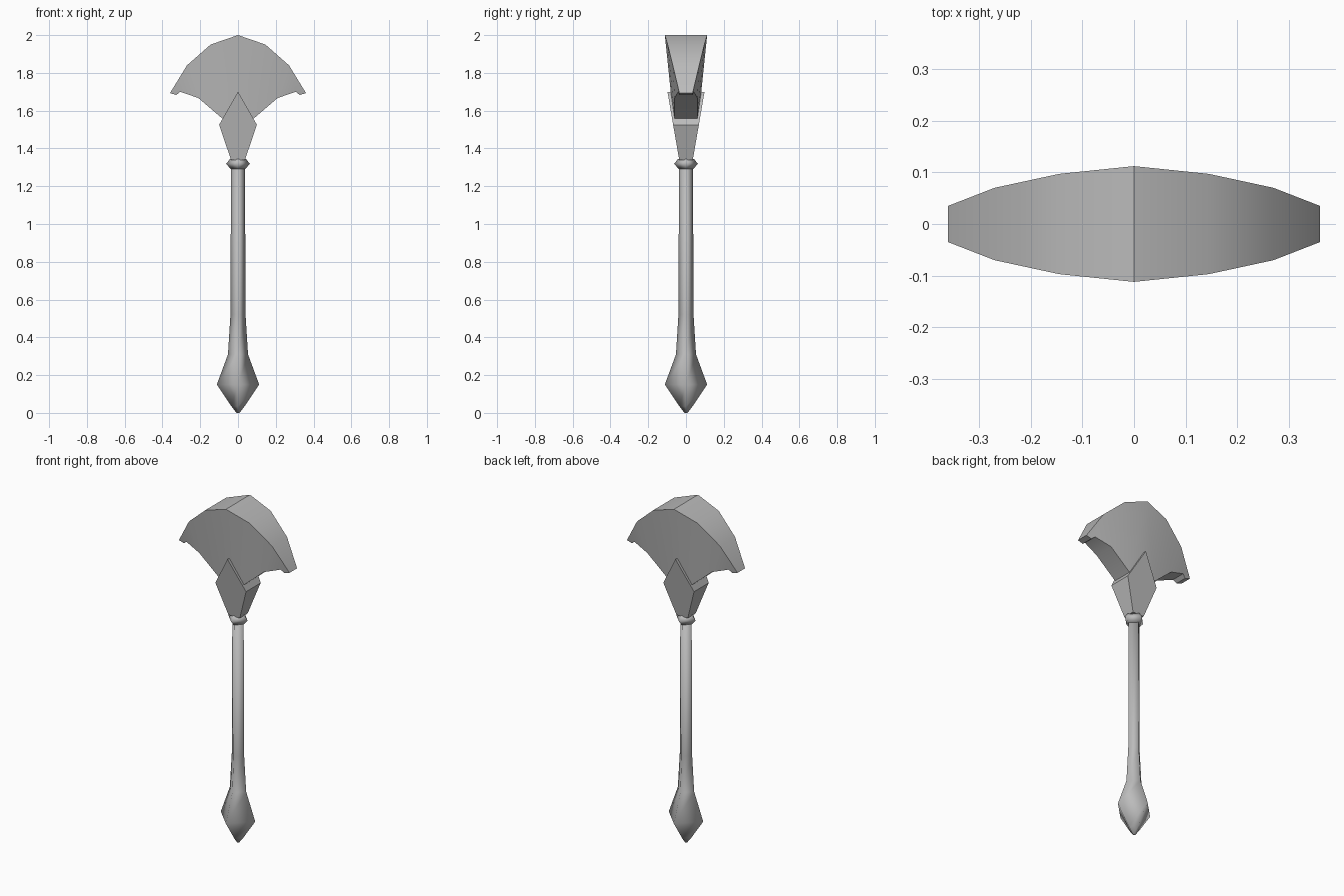
import bpy
import bmesh
import math

if "Cube" in bpy.data.objects:
    bpy.data.objects.remove(bpy.data.objects["Cube"])

metal = bpy.data.materials.new("plain grey")
metal.diffuse_color = (0.5, 0.5, 0.5, 1)
metal.use_nodes = True
metal.node_tree.nodes["Principled BSDF"].inputs["Base Color"].default_value = metal.diffuse_color


def make(name, verts, faces, angle):
    mesh = bpy.data.meshes.new(name)
    mesh.from_pydata(verts, [], faces)
    bm = bmesh.new()
    bm.from_mesh(mesh)
    bmesh.ops.remove_doubles(bm, verts=bm.verts, dist=0.0005)
    bmesh.ops.recalc_face_normals(bm, faces=bm.faces)
    bm.to_mesh(mesh)
    bm.free()
    mesh.materials.append(metal)
    obj = bpy.data.objects.new(name, mesh)
    bpy.context.collection.objects.link(obj)
    bpy.ops.object.select_all(action='DESELECT')
    obj.select_set(True)
    bpy.context.view_layer.objects.active = obj
    bpy.ops.object.shade_smooth_by_angle(angle=math.radians(angle))


def lathe(name, profile, sides=4):
    """Stack of rings with corners on the x and y axes."""
    verts, faces = [], []
    for r, z in profile:
        for i in range(sides):
            a = 2 * math.pi * i / sides
            verts.append((r * math.cos(a), r * math.sin(a), z))
    for k in range(len(profile) - 1):
        for i in range(sides):
            j = (i + 1) % sides
            a, b = k * sides, (k + 1) * sides
            faces.append((a + i, a + j, b + j, b + i))
    faces += [tuple(range(sides)), tuple(range(len(verts) - sides, len(verts)))]
    make(name, verts, faces, 120)


def slab(name, outline, panels):
    """Outline of (x, z, half thickness), closed front to back."""
    n = len(outline)
    verts = [(x, s * y, z) for s in (-1, 1) for x, z, y in outline]
    faces = [tuple(i + k for i in p) for p in panels for k in (0, n)]
    faces += [(i, (i + 1) % n, (i + 1) % n + n, i + n) for i in range(n)]
    make(name, verts, faces, 35)


# Handle with its swollen pommel
lathe("handle", [(0.008, 0), (0.035, 0.035), (0.112, 0.15), (0.053, 0.31),
                 (0.04, 0.52), (0.037, 1.31)])

# Collar under the head
lathe("collar", [(0.037, 1.29), (0.063, 1.318), (0.042, 1.345)])

# Diamond socket that thickens upwards
slab("socket", [(0, 1.70, 0.098), (0.10, 1.525, 0.068), (0.037, 1.34, 0.036),
                (-0.037, 1.34, 0.036), (-0.10, 1.525, 0.068)],
     [(0, 1, 2, 3, 4)])

# Fan blade: outer arc, notched tip, inner arch, then mirrored
right = [(0, 2.0, 0.112), (0.145, 1.95, 0.097), (0.27, 1.84, 0.07),
         (0.36, 1.693, 0.035), (0.327, 1.683, 0.035), (0.306, 1.70, 0.042),
         (0.21, 1.667, 0.06), (0.085, 1.56, 0.06), (0, 1.50, 0.06)]
left = [(-x, z, y) for x, z, y in right[-2:0:-1]]
half = [(0, 1, 7, 8), (1, 2, 6, 7), (2, 3, 5, 6), (3, 4, 5)]
slab("blade", right + left,
     half + [tuple((16 - i) % 16 for i in p) for p in half])
